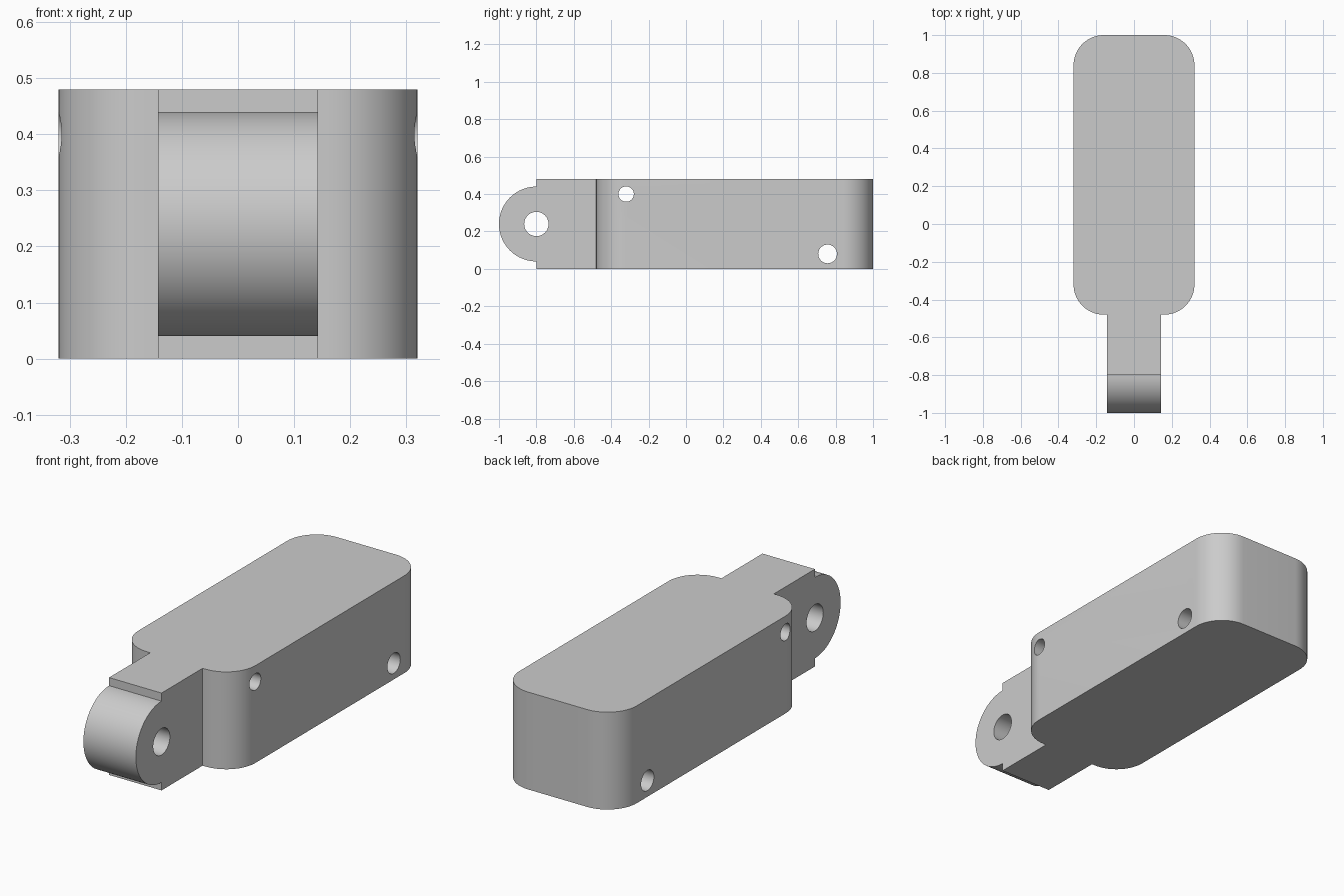
import bpy, bmesh
from math import sin, cos, pi
from mathutils import Vector

cube = bpy.data.objects.get("Cube")
if cube:
    bpy.data.objects.remove(cube, do_unlink=True)

HEIGHT = 0.48
HALF_WIDTH = 0.32
CORNER = 0.16
NECK_HALF = 0.143
PIVOT = (-0.8, HEIGHT / 2)

grey = bpy.data.materials.new("plain grey")
grey.use_nodes = True
grey.diffuse_color = (0.6, 0.6, 0.6, 1)
grey.node_tree.nodes["Principled BSDF"].inputs["Base Color"].default_value = (0.6, 0.6, 0.6, 1)


def arc(cx, cy, radius, start, end, steps):
    angles = [start + (end - start) * i / steps for i in range(steps + 1)]
    return [(cx + radius * cos(a), cy + radius * sin(a)) for a in angles]


def prism(name, outline, offset):
    """Extrude a closed outline of 3D points along an offset."""
    bm = bmesh.new()
    face = bm.faces.new([bm.verts.new(p) for p in outline])
    result = bmesh.ops.extrude_face_region(bm, geom=[face], use_keep_orig=True)
    moved = [g for g in result["geom"] if isinstance(g, bmesh.types.BMVert)]
    bmesh.ops.translate(bm, verts=moved, vec=Vector(offset))
    bmesh.ops.recalc_face_normals(bm, faces=bm.faces)
    mesh = bpy.data.meshes.new(name)
    bm.to_mesh(mesh)
    bm.free()
    mesh.materials.append(grey)
    obj = bpy.data.objects.new(name, mesh)
    bpy.context.collection.objects.link(obj)
    return obj


def side_prism(name, outline, half):
    """Extrude a (y, z) outline across the width."""
    return prism(name, [(-half, y, z) for y, z in outline], (2 * half, 0, 0))


def combine(target, tool, operation):
    mod = target.modifiers.new(operation, "BOOLEAN")
    mod.operation, mod.solver, mod.object = operation, "EXACT", tool
    bpy.context.view_layer.objects.active = target
    bpy.ops.object.modifier_apply(modifier=mod.name)
    bpy.data.objects.remove(tool, do_unlink=True)


# Main block with rounded vertical corners
x, back, front = HALF_WIDTH - CORNER, 1 - CORNER, -0.48 + CORNER
plan = []
for i, (cx, cy) in enumerate([(x, back), (-x, back), (-x, front), (x, front)]):
    plan += arc(cx, cy, CORNER, i * pi / 2, (i + 1) * pi / 2, 16)
body = prism("hinge_block", [(px, py, 0) for px, py in plan], (0, 0, HEIGHT))

# Narrow neck ending in a half-round lug, sunk into the block
neck_y = PIVOT[0]
profile = [(-0.4, HEIGHT), (neck_y, HEIGHT)]
profile += arc(*PIVOT, 0.2, pi / 2, 3 * pi / 2, 40)
profile += [(neck_y, 0), (-0.4, 0)]
combine(body, side_prism("neck_lug", profile, NECK_HALF), "UNION")

# Cross holes: pivot, upper front pin, lower back pin
for y, z, radius in [(*PIVOT, 0.065), (-0.32, 0.4, 0.041), (0.757, 0.08, 0.05)]:
    circle = arc(y, z, radius, 0, 2 * pi, 40)[:-1]
    combine(body, side_prism("hole_cutter", circle, 0.5), "DIFFERENCE")

# Smooth the curved walls and keep the edges sharp
bpy.ops.object.select_all(action="DESELECT")
body.select_set(True)
bpy.context.view_layer.objects.active = body
bpy.ops.object.shade_smooth_by_angle(angle=pi / 6)
